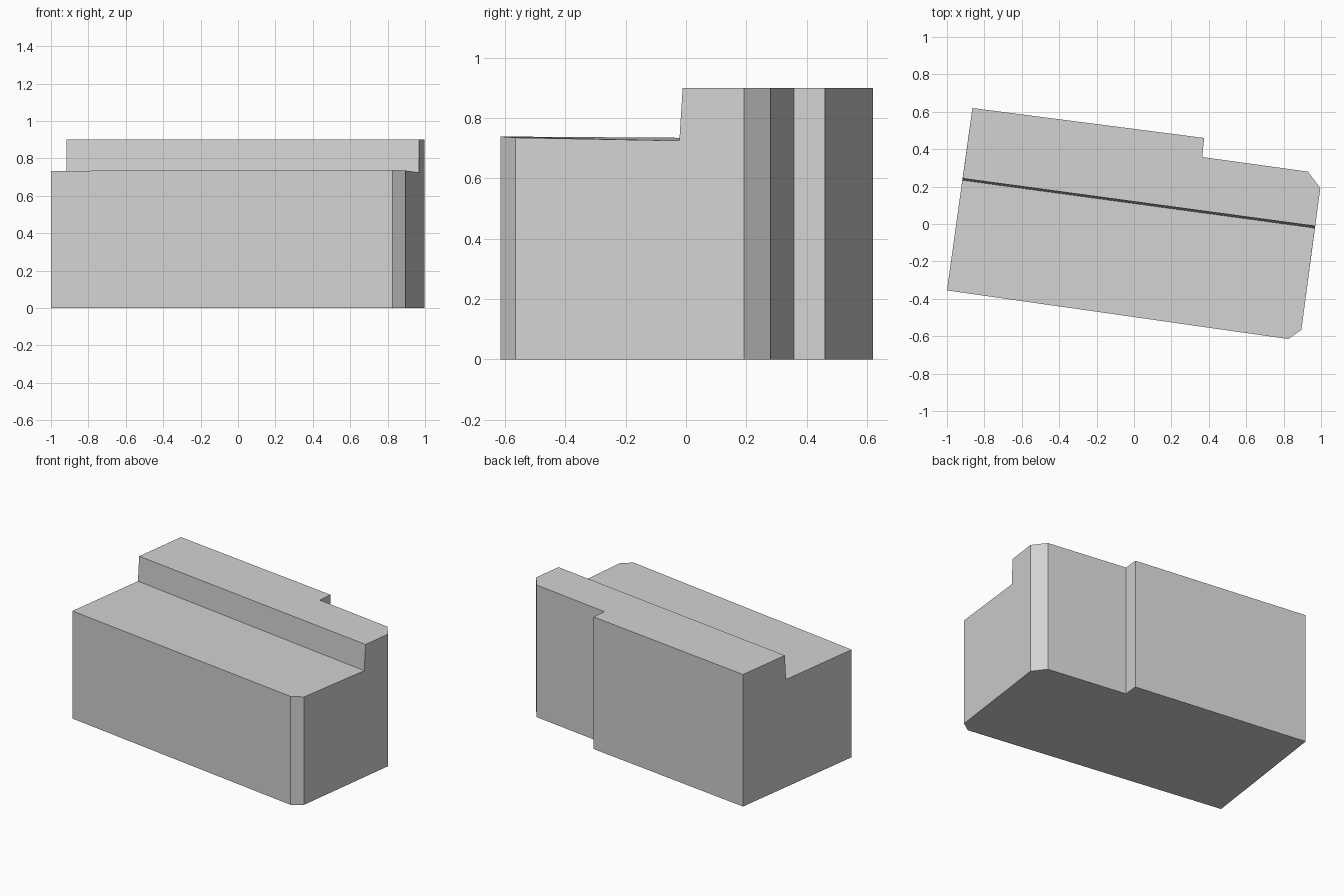
import bpy
import bmesh

cube = bpy.data.objects.get("Cube")
if cube:
    bpy.data.objects.remove(cube, do_unlink=True)

# Plain grey finish
grey = bpy.data.materials.new("light_grey")
grey.use_nodes = True
colour = (0.65, 0.65, 0.65, 1)
grey.diffuse_color = colour
grey.node_tree.nodes["Principled BSDF"].inputs["Base Color"].default_value = colour

# Footprint corners with roof heights: low front wing, then tall rear wing
TALL = 0.9
front = [(-1, -0.355, 0.733), (0.825, -0.615, 0.739), (0.895, -0.566, 0.735)]
rear = [(0.996, 0.192), (0.93, 0.28), (0.365, 0.358), (0.375, 0.46), (-0.864, 0.62)]
corners = front + [(x, y, TALL) for x, y in rear]

bm = bmesh.new()
floor = [bm.verts.new((x, y, 0)) for x, y, z in corners]
roof = [bm.verts.new(c) for c in corners]

# Slightly leaning step between the two roof levels
low_right = bm.verts.new((0.967, -0.022, 0.725))
high_right = bm.verts.new((0.969, -0.011, TALL))
low_left = bm.verts.new((-0.918, 0.234, 0.733))
high_left = bm.verts.new((-0.916, 0.244, TALL))

# Outer walls; the two end walls carry the step profile
n = len(corners)
steps = {len(front) - 1: [high_right, low_right], n - 1: [low_left, high_left]}
for i in range(n):
    j = (i + 1) % n
    bm.faces.new([floor[i], floor[j], roof[j]] + steps.get(i, []) + [roof[i]])

# Floor, step riser and both roofs
bm.faces.new(floor[::-1])
bm.faces.new([low_left, low_right, high_right, high_left])
bm.faces.new(roof[:len(front)] + [low_right, low_left])
bm.faces.new(roof[len(front):] + [high_left, high_right])
bmesh.ops.recalc_face_normals(bm, faces=bm.faces)

mesh = bpy.data.meshes.new("stepped_building")
bm.to_mesh(mesh)
bm.free()
mesh.materials.append(grey)
building = bpy.data.objects.new("stepped_building", mesh)
bpy.context.collection.objects.link(building)
